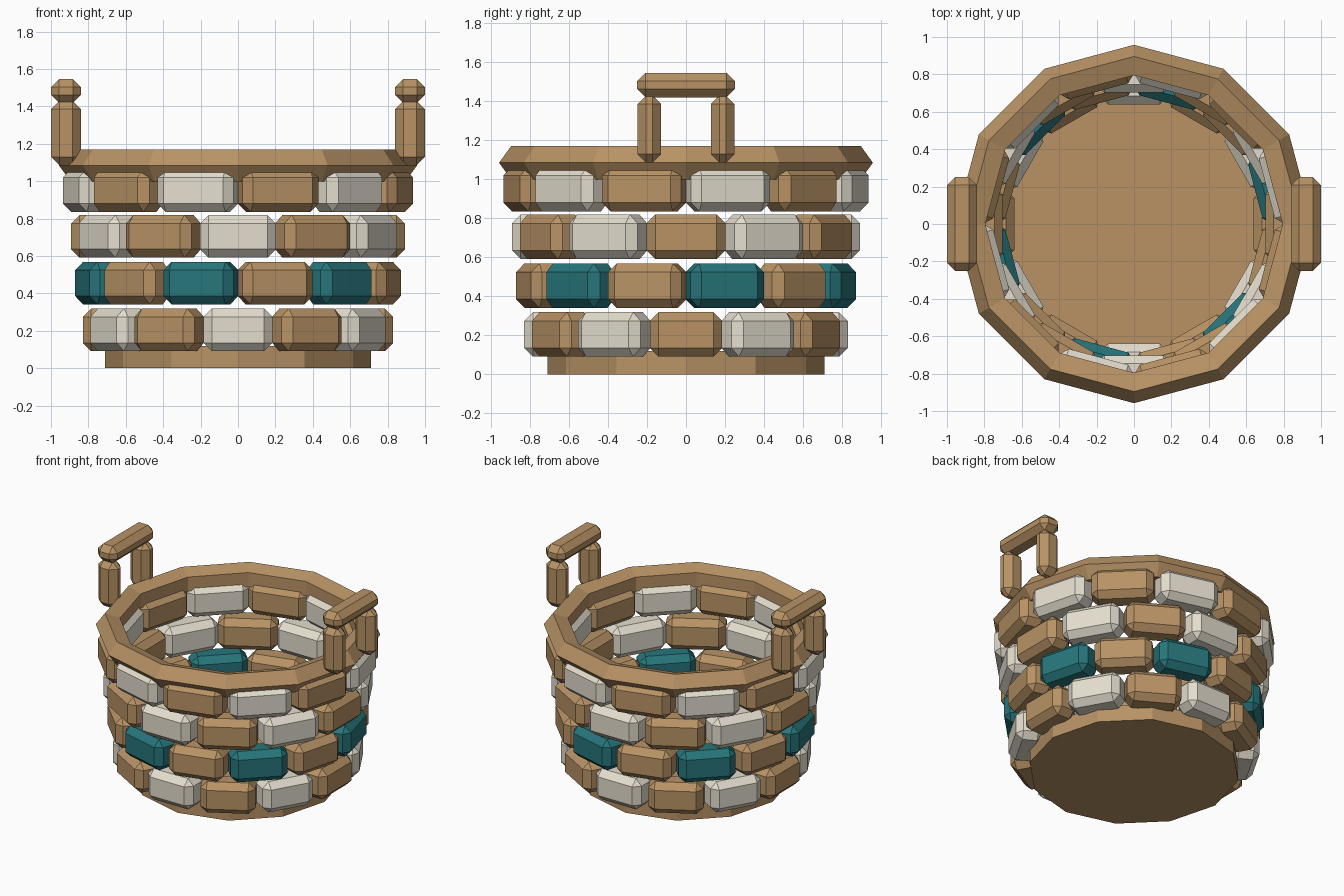
import bpy, bmesh
from math import radians, cos, sin
from mathutils import Matrix

if "Cube" in bpy.data.objects:
    bpy.data.objects.remove(bpy.data.objects["Cube"])


def material(name, rgb):
    m = bpy.data.materials.new(name)
    m.diffuse_color = (*rgb, 1)
    m.use_nodes = True
    m.node_tree.nodes["Principled BSDF"].inputs["Base Color"].default_value = m.diffuse_color
    return m


TAN = material("tan_wicker", (0.48, 0.29, 0.13))
CREAM = material("cream_wicker", (0.78, 0.73, 0.62))
TEAL = material("teal_wicker", (0.02, 0.18, 0.20))


def block(name, size, loc, mat, angle=0.0, bevel=0.045):
    """Box with single-segment chamfers on every edge."""
    bm = bmesh.new()
    bmesh.ops.create_cube(bm, size=1, matrix=Matrix.Diagonal((*size, 1)))
    bmesh.ops.bevel(bm, geom=bm.edges[:], offset=bevel, segments=1,
                    affect='EDGES', profile=0.5)
    me = bpy.data.meshes.new(name)
    bm.to_mesh(me)
    bm.free()
    me.materials.append(mat)
    ob = bpy.data.objects.new(name, me)
    ob.location = loc
    ob.rotation_euler.z = angle
    bpy.context.collection.objects.link(ob)
    return ob


# base disc
bpy.ops.mesh.primitive_cylinder_add(vertices=12, radius=0.71, depth=0.12, location=(0, 0, 0.06))
base = bpy.context.object
base.name = "base"
base.data.materials.append(TAN)

# woven rows: 12 blocks each, alternate rows shifted half a block
rows = [  # radius, centre height, block length, start angle, accent
    (0.735, 0.205, 0.370, 30, CREAM),
    (0.767, 0.455, 0.388, 15, TEAL),
    (0.797, 0.705, 0.404, 30, CREAM),
    (0.830, 0.950, 0.420, 15, CREAM),
]
for r, (radius, z, length, start, accent) in enumerate(rows, 1):
    for i in range(12):
        a = radians(start + 30 * i)
        block(f"weave_row_{r}_block_{i + 1}", (0.19, length, 0.228),
              (radius * cos(a), radius * sin(a), z), TAN if i % 2 else accent, a)

# rim ring
bpy.ops.mesh.primitive_torus_add(major_segments=12, minor_segments=5, major_radius=0.868,
                                 minor_radius=0.09, location=(0, 0, 1.085))
rim = bpy.context.object
rim.name = "rim"
rim.data.materials.append(TAN)

# handles: two posts and a grip on each side
for side, s in (("left", -1), ("right", 1)):
    for end, e in (("front", -1), ("back", 1)):
        block(f"{side}_handle_{end}_post", (0.16, 0.122, 0.345),
              (0.92 * s, 0.188 * e, 1.2575), TAN)
    block(f"{side}_handle_grip", (0.16, 0.50, 0.125), (0.92 * s, 0, 1.4825), TAN, bevel=0.042)
